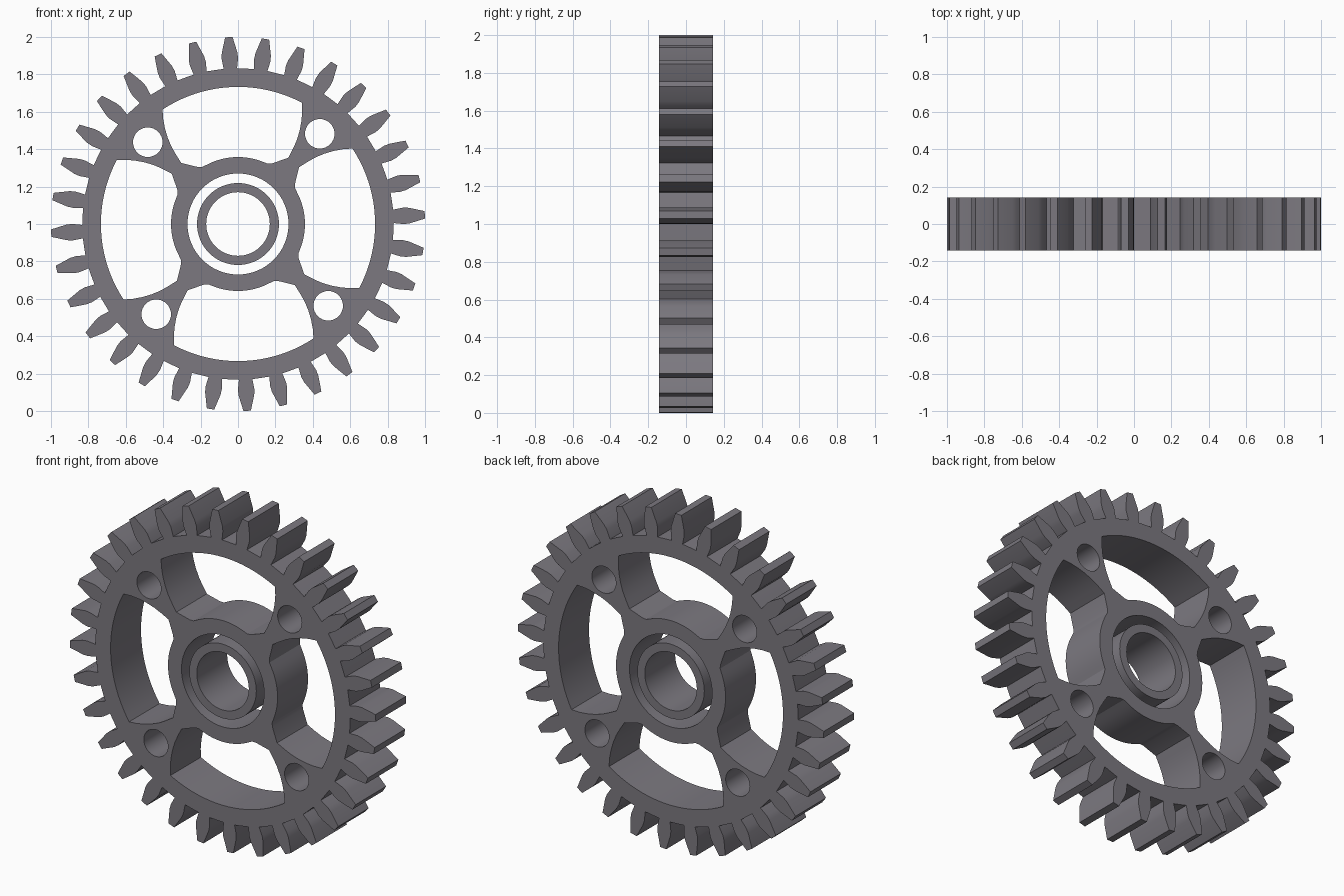
import bpy
from math import cos, sin, pi, radians

if "Cube" in bpy.data.objects:
    bpy.data.objects.remove(bpy.data.objects["Cube"])

HALF = 0.142            # half thickness
TILT = radians(2.8125)  # whole pattern is turned a quarter tooth
TEETH = 32

dark = bpy.data.materials.new("dark_grey")
dark.diffuse_color = (0.20, 0.19, 0.215, 1)
dark.use_nodes = True
dark.node_tree.nodes["Principled BSDF"].inputs["Base Color"].default_value = dark.diffuse_color


def polar(r, a):
    return (r * cos(a), r * sin(a))


def turn(p, a):
    return (p[0] * cos(a) - p[1] * sin(a), p[0] * sin(a) + p[1] * cos(a))


def circle(r, n, centre=(0, 0)):
    return [(centre[0] + r * cos(2 * pi * i / n), centre[1] + r * sin(2 * pi * i / n))
            for i in range(n)]


def plate(name, loops):
    """Extrude closed outlines (inner loops become holes) into an upright plate."""
    cu = bpy.data.curves.new(name, 'CURVE')
    cu.dimensions = '2D'
    cu.fill_mode = 'BOTH'
    cu.extrude = HALF
    for pts in loops:
        sp = cu.splines.new('POLY')
        sp.points.add(len(pts) - 1)
        for q, (x, y) in zip(sp.points, pts):
            q.co = (x, y, 0, 1)
        sp.use_cyclic_u = True
    ob = bpy.data.objects.new(name, cu)
    bpy.context.collection.objects.link(ob)
    ob.location = (0, 0, 1)
    ob.rotation_euler = (pi / 2, 0, 0)
    bpy.ops.object.select_all(action='DESELECT')
    ob.select_set(True)
    bpy.context.view_layer.objects.active = ob
    bpy.ops.object.convert(target='MESH')
    ob = bpy.context.view_layer.objects.active
    # weld caps to walls
    bpy.ops.object.mode_set(mode='EDIT')
    bpy.ops.mesh.select_all(action='SELECT')
    bpy.ops.mesh.remove_doubles(threshold=0.0002)
    bpy.ops.mesh.normals_make_consistent(inside=False)
    bpy.ops.object.mode_set(mode='OBJECT')
    bpy.ops.object.shade_smooth_by_angle(angle=radians(15))
    ob.data.materials.clear()
    ob.data.materials.append(dark)
    return ob


# toothed outline: half tooth as (radius, half width), mirrored
half_tooth = [(0.832, 0.036), (0.885, 0.044), (0.915, 0.042), (1.0, 0.020)]
tooth = [(u, -w) for u, w in half_tooth] + [(u, w) for u, w in reversed(half_tooth)]
pitch = 2 * pi / TEETH
outline = []
for k in range(TEETH):
    a = k * pitch + TILT
    outline += [turn(p, a) for p in tooth]
    outline.append(polar(0.832, a + pitch / 2))

# window between spokes: half outline from hub middle to rim, mirrored
half = [polar(0.358, radians(d)) for d in (4, 8, 12, 16, 20, 24)]
half += [(0.314, 0.176), (0.315, 0.200), (0.341, 0.287),
         (0.385, 0.312), (0.43, 0.335), (0.48, 0.353), (0.53, 0.365), (0.58, 0.372)]
half += [polar(0.733, radians(30.6 * (1 - i / 10))) for i in range(10)]
window = ([polar(0.358, 0)] + half + [(0.733, 0)]
          + [(u, -t) for u, t in reversed(half)])

# gear body with four windows, four bolt holes and the centre bore
loops = [outline, circle(0.270, 64)]
for k in range(4):
    a = TILT + k * pi / 2
    loops.append([turn(p, a) for p in window])
    loops.append(circle(0.079, 32, polar(0.651, a + pi / 4)))
plate("gear_wheel", loops)

# loose bushing ring in the bore
plate("centre_ring", [circle(0.219, 64), circle(0.170, 64)])
